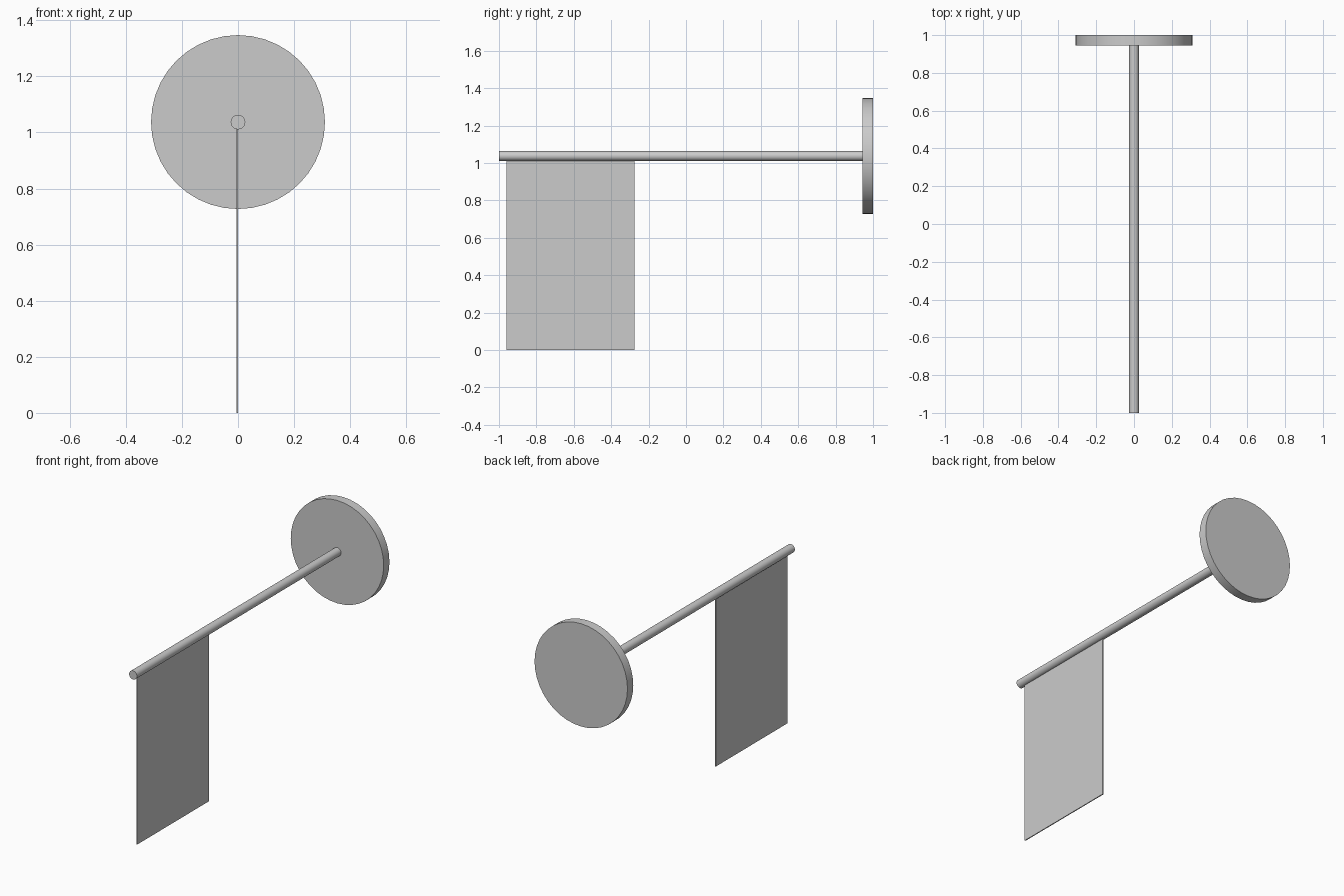
import bpy, math

if "Cube" in bpy.data.objects:
    bpy.data.objects.remove(bpy.data.objects["Cube"])

grey = bpy.data.materials.new("plain_grey")
grey.diffuse_color = (0.6, 0.6, 0.6, 1)
grey.use_nodes = True
grey.node_tree.nodes["Principled BSDF"].inputs["Base Color"].default_value = grey.diffuse_color

AXIS_Z = 1.037  # height of the pole and wall disc


def cylinder_y(name, radius, y0, y1, sides):
    """Smooth cylinder lying along the y axis."""
    bpy.ops.mesh.primitive_cylinder_add(
        vertices=sides, radius=radius, depth=y1 - y0,
        location=(0, (y0 + y1) / 2, AXIS_Z), rotation=(math.pi / 2, 0, 0))
    obj = bpy.context.object
    obj.name = name
    bpy.ops.object.transform_apply(location=False, rotation=True, scale=True)
    bpy.ops.object.shade_smooth_by_angle(angle=math.radians(30))
    obj.data.materials.append(grey)


def box(name, lo, hi):
    """Box between two corners."""
    bpy.ops.mesh.primitive_cube_add(
        size=1, location=[(a + b) / 2 for a, b in zip(lo, hi)])
    obj = bpy.context.object
    obj.name = name
    obj.scale = [b - a for a, b in zip(lo, hi)]
    bpy.ops.object.transform_apply(location=False, rotation=False, scale=True)
    obj.data.materials.append(grey)


# Round mounting plate at the back
cylinder_y("wall_disc", 0.31, 0.945, 1.0, 40)

# Horizontal pole
cylinder_y("pole", 0.026, -1.0, 0.95, 32)

# Thin banner hanging under the pole
box("banner", (-0.006, -0.96, 0.0), (0.0, -0.275, 1.015))
